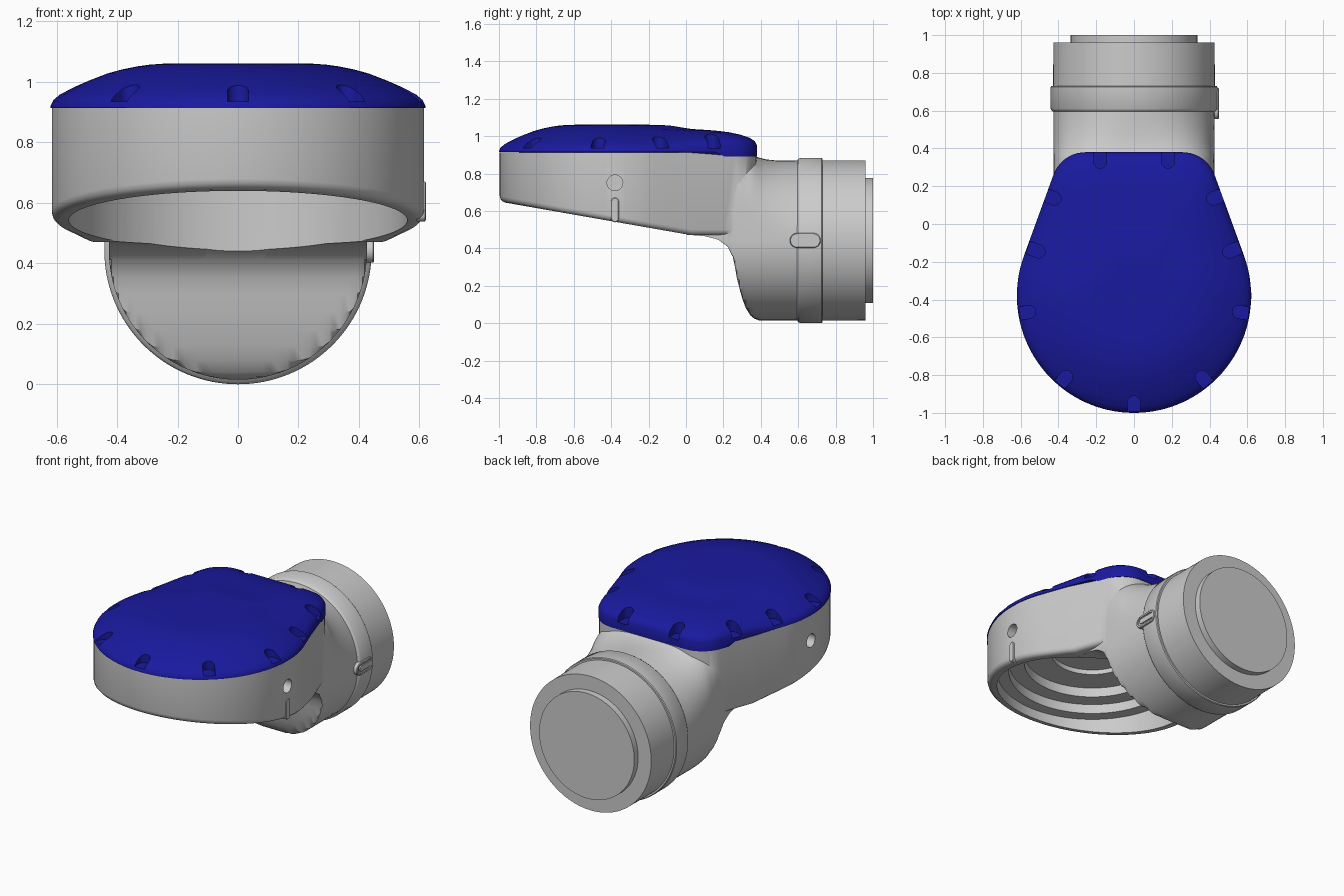
import bpy, bmesh
from math import sin, cos, pi, radians
from mathutils import Vector

if "Cube" in bpy.data.objects:
    bpy.data.objects.remove(bpy.data.objects["Cube"])

AXIS_Z = 0.442      # height of the horizontal flange axis
HUB_Y = -0.38       # centre of the round end of the housing


def make(name, bm):
    bmesh.ops.recalc_face_normals(bm, faces=bm.faces)
    me = bpy.data.meshes.new(name)
    bm.to_mesh(me)
    bm.free()
    ob = bpy.data.objects.new(name, me)
    bpy.context.collection.objects.link(ob)
    return ob


def loft_bm(rings):
    bm = bmesh.new()
    vs = [[bm.verts.new(p) for p in r] for r in rings]
    n = len(vs[0])
    for a, b in zip(vs, vs[1:]):
        for i in range(n):
            j = (i + 1) % n
            bm.faces.new((a[i], a[j], b[j], b[i]))
    bm.faces.new(vs[0])
    bm.faces.new(vs[-1])
    return bm


def loft(name, rings):
    return make(name, loft_bm(rings))


def lathe(name, profile, axis, centre, steps=96):
    """Revolve (position, radius) pairs around a coordinate axis."""
    rings = []
    for h, r in profile:
        ring = []
        for i in range(steps):
            c, s = r * cos(2 * pi * i / steps), r * sin(2 * pi * i / steps)
            p = {'x': (h, c, s), 'y': (c, h, s), 'z': (c, s, h)}[axis]
            ring.append(Vector(p) + Vector(centre))
        rings.append(ring)
    return loft(name, rings)


def stadium(u, v, length, r, ang):
    """Slot outline starting at (u, v) and running along ang."""
    pts = []
    for k, base in ((length, -pi / 2), (0, pi / 2)):
        for i in range(11):
            a = ang + base + pi * i / 10
            pts.append((u + k * cos(ang) + r * cos(a), v + k * sin(ang) + r * sin(a)))
    return pts


def boolean(ob, cutter, op):
    m = ob.modifiers.new(op.lower(), 'BOOLEAN')
    m.operation, m.object, m.solver = op, cutter, 'EXACT'
    bpy.context.view_layer.objects.active = ob
    bpy.ops.object.modifier_apply(modifier=m.name)
    bpy.data.objects.remove(cutter, do_unlink=True)


def outline(e=0.0):
    """Teardrop plan: large round end, tangent sides, rounded square back."""
    def arc(cx, cy, r, a0, a1, n):
        return [(cx + r * cos(radians(a0 + (a1 - a0) * i / n)),
                 cy + r * sin(radians(a0 + (a1 - a0) * i / n))) for i in range(n + 1)]

    def line(a, b, n=8):
        return [(a[0] + (b[0] - a[0]) * i / n, a[1] + (b[1] - a[1]) * i / n) for i in range(1, n)]
    big = arc(0, HUB_Y, 0.62 + e, 160, 380, 72)
    right = arc(0.257, 0.2, 0.18 + e, 20, 90, 10)
    back = line(right[-1], (-0.257, 0.38 + e))
    left = arc(-0.257, 0.2, 0.18 + e, 90, 160, 10)
    return big + line(big[-1], right[0]) + right + back + left + line(left[-1], big[0])


# Housing: teardrop prism with a sloped underside and softened lower rim
plan = outline(-0.004)
bm = loft_bm([[(x, y, z) for x, y in plan] for z in (0.47, 0.913)])
bmesh.ops.recalc_face_normals(bm, faces=bm.faces)
cut = bmesh.ops.bisect_plane(bm, geom=bm.verts[:] + bm.edges[:] + bm.faces[:],
                             plane_co=(0, 0.03, 0.47), plane_no=(0, -0.175, -1),
                             clear_outer=True)
bmesh.ops.contextual_create(bm, geom=[g for g in cut['geom_cut'] if isinstance(g, bmesh.types.BMEdge)])
bmesh.ops.recalc_face_normals(bm, faces=bm.faces)
rim = [e for e in bm.edges if len(e.link_faces) == 2
       and sorted(f.normal.z < -0.5 for f in e.link_faces) == [False, True]]
bmesh.ops.bevel(bm, geom=rim, offset=0.03, segments=3, profile=0.5, affect='EDGES')
body = make('housing', bm)

# Neck: sections (y, bottom, top, squareness) blending housing into the flange
sections = [
    (0.00, 0.473, 0.90, 8), (0.10, 0.465, 0.90, 8), (0.17, 0.447, 0.90, 7),
    (0.22, 0.412, 0.90, 6), (0.25, 0.355, 0.90, 5.5), (0.262, 0.30, 0.90, 5.2),
    (0.272, 0.24, 0.90, 5), (0.287, 0.18, 0.90, 4.8), (0.303, 0.125, 0.90, 4.5),
    (0.32, 0.08, 0.898, 4.2), (0.345, 0.04, 0.896, 3.9), (0.365, 0.024, 0.894, 3.6),
    (0.39, 0.015, 0.885, 3.2), (0.43, 0.01, 0.875, 2.8), (0.48, 0.01, 0.87, 2.5),
    (0.54, 0.01, 0.869, 2.2), (0.62, 0.01, 0.869, 2)]
rings = []
for y, zb, zt, n in sections:
    ring = []
    for i in range(96):
        a = 2 * pi * i / 96
        c, s = cos(a), sin(a)
        if s >= 0:
            x = 0.427 * abs(c) ** (2 / n) * (1 if c > 0 else -1)
            z = AXIS_Z + (zt - AXIS_Z) * s ** (2 / n)
        else:
            x, z = 0.427 * c, AXIS_Z + 0.427 * s
        ring.append((x, y, max(z, zb)))
    rings.append(ring)
boolean(body, loft('neck', rings), 'UNION')

# Stepped bore under the housing, and a blind hole on each side
boolean(body, lathe('bore_cutter', [(0.2, 0.56), (0.70, 0.56), (0.70, 0.49), (0.76, 0.49),
                                    (0.76, 0.40), (0.82, 0.40), (0.82, 0.24), (0.85, 0.24)],
                    'z', (0, HUB_Y, 0)), 'DIFFERENCE')
for side in (-1, 1):
    boolean(body, lathe('hole_cutter', [(side * 0.56, 0.042), (side * 0.7, 0.042)],
                        'x', (0, HUB_Y, 0.75), 32), 'DIFFERENCE')

# Flange: collar, groove, barrel and end plug
flange = lathe('flange', [(0.59, 0.42), (0.60, 0.436), (0.61, 0.442), (0.725, 0.442),
                          (0.73, 0.438), (0.73, 0.428), (0.96, 0.427), (0.96, 0.335),
                          (1.0, 0.335)], 'y', (0, 0, AXIS_Z), 128)

# Raised alignment marks on the right side
rib = loft('side_rib', [[(x, y, z) for y, z in stadium(HUB_Y, 0.56, 0.09, r, pi / 2)]
                        for x, r in ((0.59, 0.021), (0.618, 0.021), (0.621, 0.017))])
frame = loft('key_frame', [[(x, y, z) for y, z in stadium(0.595, AXIS_Z, 0.085, r, 0)]
                           for x, r in ((0.40, 0.04), (0.446, 0.04), (0.45, 0.036),
                                        (0.45, 0.026), (0.443, 0.026))])
bar = loft('key_bar', [[(x, y, z) for y, z in stadium(0.60, AXIS_Z, 0.10, 0.016, 0)]
                       for x in (0.40, 0.45)])

# Cover: domed at the round end, lower and steeper at the back
dome = [(0, 0.921, 0.95), (0.015, 0.94, 0.972), (0.05, 0.958, 0.990), (0.12, 0.981, 1.008),
        (0.2, 1.003, 1.021), (0.3, 1.027, 1.030), (0.38, 1.041, 1.034), (0.46, 1.051, 1.038),
        (0.53, 1.057, 1.046), (0.6, 1.060, 1.055), (0.68, 1.061, 1.060), (0.8, 1.061, 1.061)]
plan = outline()
rings = [[(x, y, 0.89 if y > 0.2 else 0.914) for x, y in plan]]
for s, zf, zr in dome:
    ring = []
    for x, y in plan:
        t = min(max((y + 0.25) / 0.55, 0), 1)
        t = t * t * (3 - 2 * t)
        ring.append((x * (1 - s), HUB_Y + (y - HUB_Y) * (1 - s), zf + (zr - zf) * t))
    rings.append(ring)
cover = loft('cover', rings)

# Screw notches around the cover edge, mirrored left to right
for x, y, deg in ((0, -0.945, -90), (0.36, -0.81, -50), (0.555, -0.465, -10),
                  (0.505, -0.145, 20), (0.42, 0.135, 20), (0.18, 0.33, 90)):
    for side in ((1, -1) if x else (1,)):
        slot = stadium(x, y, 0.2, 0.035, radians(deg))
        boolean(cover, loft('notch_cutter', [[(side * u, v, z) for u, v in slot]
                                             for z in (0.935, 1.2)]), 'DIFFERENCE')

blue = bpy.data.materials.new('blue')
blue.diffuse_color = (0.01, 0.01, 0.35, 1)
blue.use_nodes = True
blue.node_tree.nodes["Principled BSDF"].inputs["Base Color"].default_value = blue.diffuse_color
cover.data.materials.clear()
cover.data.materials.append(blue)

# Smooth shading with crisp edges
bpy.ops.object.select_all(action='DESELECT')
for ob in (body, flange, rib, frame, bar, cover):
    ob.select_set(True)
bpy.context.view_layer.objects.active = body
bpy.ops.object.shade_smooth_by_angle(angle=radians(32))
